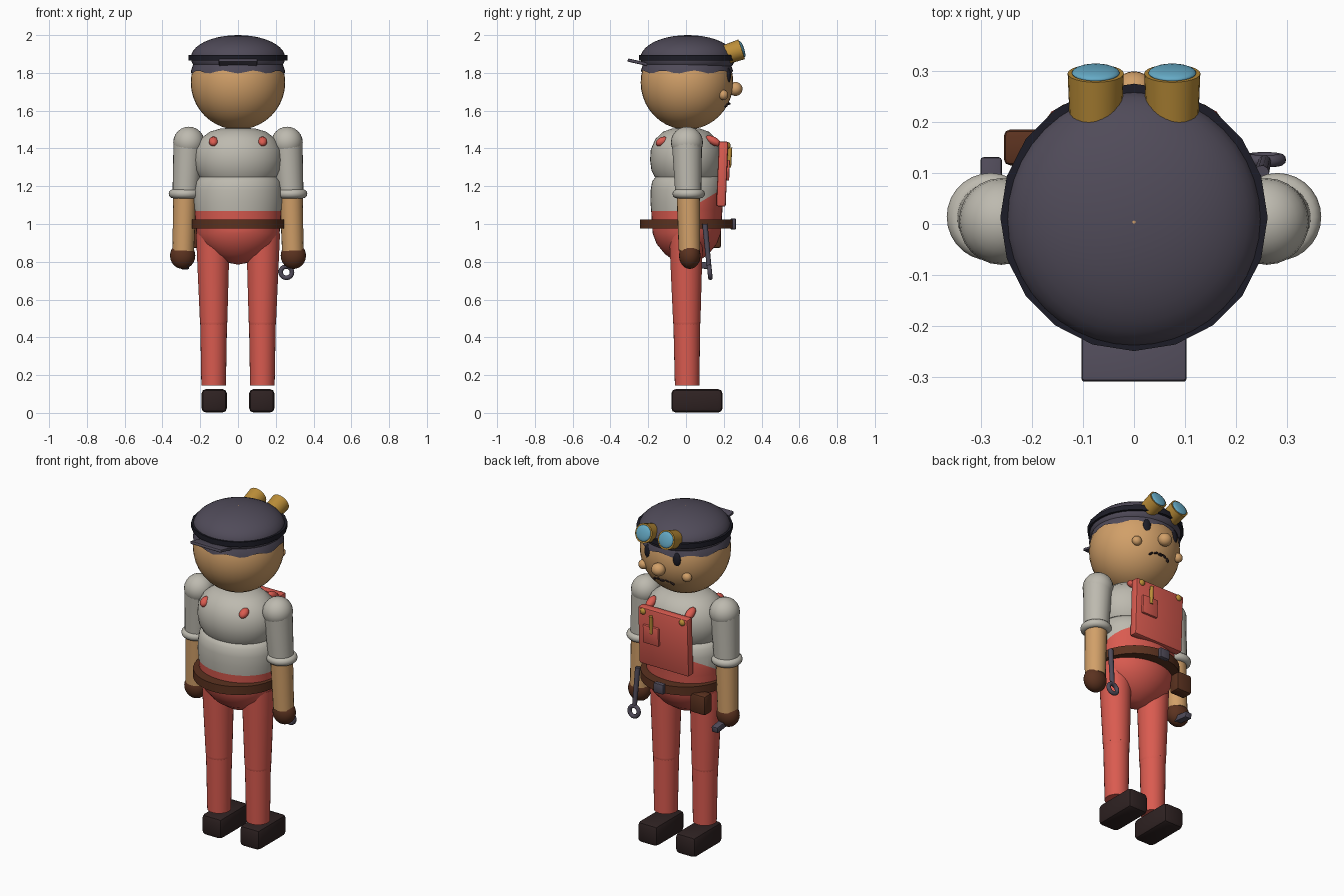
import bpy, bmesh, math
from mathutils import Vector, Matrix

if "Cube" in bpy.data.objects:
    bpy.data.objects.remove(bpy.data.objects["Cube"])


def mat(name, r, g, b):
    m = bpy.data.materials.new(name)
    m.diffuse_color = (r, g, b, 1)
    m.use_nodes = True
    m.node_tree.nodes["Principled BSDF"].inputs["Base Color"].default_value = m.diffuse_color
    return m


RED = mat("coral red", .70, .105, .08)
SHIRT = mat("warm grey", .51, .49, .43)
SKIN = mat("tan skin", .64, .35, .14)
SLATE = mat("slate", .08, .07, .10)
BLACK = mat("near black", .012, .012, .02)
BROWN = mat("leather brown", .105, .032, .014)
SHOE = mat("dark shoe", .028, .016, .016)
GOLD = mat("brass", .50, .27, .04)
GLASS = mat("blue glass", .13, .40, .56)


def finish(bm, name, *mats, angle=40):
    """Turn a bmesh into a smooth-shaded object."""
    bmesh.ops.recalc_face_normals(bm, faces=bm.faces)
    me = bpy.data.meshes.new(name)
    bm.to_mesh(me)
    bm.free()
    for m in mats:
        me.materials.append(m)
    ob = bpy.data.objects.new(name, me)
    bpy.context.collection.objects.link(ob)
    bpy.ops.object.select_all(action='DESELECT')
    ob.select_set(True)
    bpy.context.view_layer.objects.active = ob
    bpy.ops.object.shade_smooth_by_angle(angle=math.radians(angle))
    return ob


def place(loc, rot=(0, 0, 0), size=(1, 1, 1)):
    r = Matrix.Rotation(rot[2], 4, 'Z') @ Matrix.Rotation(rot[1], 4, 'Y') @ Matrix.Rotation(rot[0], 4, 'X')
    return Matrix.Translation(loc) @ r @ Matrix.Diagonal((*size, 1))


def ball(name, loc, radii, m, rot=(0, 0, 0), seg=24):
    bm = bmesh.new()
    bmesh.ops.create_uvsphere(bm, u_segments=seg, v_segments=seg // 2, radius=1,
                              matrix=place(loc, rot, radii))
    return finish(bm, name, m)


def box(name, loc, size, m, bevel=.008, rot=(0, 0, 0)):
    bm = bmesh.new()
    bmesh.ops.create_cube(bm, size=1, matrix=Matrix.Diagonal((*size, 1)))
    bmesh.ops.bevel(bm, geom=bm.edges[:], offset=bevel, segments=2, profile=.5, affect='EDGES')
    bm.transform(place(loc, rot))
    return finish(bm, name, m)


def rod(name, a, b, r0, r1, m, seg=20):
    """Tapered cylinder from point a to point b."""
    a, b = Vector(a), Vector(b)
    d = b - a
    bm = bmesh.new()
    bmesh.ops.create_cone(bm, cap_ends=True, segments=seg, radius1=r0, radius2=r1, depth=d.length,
                          matrix=Matrix.Translation((a + b) / 2) @ d.to_track_quat('Z', 'Y').to_matrix().to_4x4())
    return finish(bm, name, m)


def lathe(profile, loc, ysquash, seg=40):
    """Spin (radius, z) points into an oval solid."""
    bm = bmesh.new()
    vs = [bm.verts.new((r, 0, z)) for r, z in profile]
    es = [bm.edges.new(p) for p in zip(vs, vs[1:])]
    bmesh.ops.spin(bm, geom=vs + es, cent=(0, 0, 0), axis=(0, 0, 1), angle=math.tau, steps=seg)
    bmesh.ops.remove_doubles(bm, verts=bm.verts, dist=1e-4)
    bm.transform(place(loc, size=(1, ysquash, 1)))
    return bm


def ring(name, loc, major, minor, m, rot=(0, 0, 0)):
    circle = [(major + minor * math.cos(t), minor * math.sin(t))
              for t in (math.tau * i / 12 for i in range(13))]
    bm = lathe(circle, (0, 0, 0), 1, 28)
    bm.transform(place(loc, rot))
    return finish(bm, name, m)


# Chest
finish(lathe([(0, 1.51), (.09, 1.506), (.15, 1.488), (.2, 1.45), (.23, 1.395), (.235, 1.34),
              (.226, 1.285), (.205, 1.25), (0, 1.235)], (0, 0, 0), .81), "chest", SHIRT)

# Belly and trousers seat: trouser line rises towards the bib
bm = lathe([(0, .785), (.065, .797), (.14, .84), (.195, .895), (.22, .95), (.225, 1), (.229, 1.06),
            (.235, 1.12), (.233, 1.18), (.224, 1.225), (.2, 1.25), (.16, 1.262), (0, 1.265)],
           (0, .004, 0), .82)
for normal in ((0, 0, 1), (0, -.6, 1)):
    bmesh.ops.bisect_plane(bm, geom=bm.verts[:] + bm.edges[:] + bm.faces[:],
                           plane_co=(0, 0, 1.07), plane_no=normal)
for f in bm.faces:
    c = f.calc_center_median()
    f.material_index = int(c.z < 1.07 + .6 * max(0, c.y))
finish(bm, "belly_and_seat", SHIRT, RED)

# Belt with buckle and pouch
rod("belt", (0, .003, .975), (0, .003, 1.025), .246, .246, BROWN, 36)
box("buckle", (0, .25, 1), (.065, .03, .06), SLATE)
box("belt_pouch", (-.205, .15, .93), (.1, .07, .115), BROWN, .012)

# Bib with pocket, pencil and buttons
tilt = (-.04, 0, 0)
box("bib", (0, .192, 1.265), (.33, .05, .345), RED, .01, tilt)
box("bib_pocket", (.075, .218, 1.285), (.105, .025, .11), RED, .006, tilt)
rod("pencil", (.07, .228, 1.30), (.07, .234, 1.405), .011, .011, GOLD, 10)

# Head, nose and face
ball("head", (0, .005, 1.75), (.25, .245, .25), SKIN, seg=40)
ball("nose", (0, .262, 1.715), (.04, .037, .037), SKIN)
for i in range(5):
    x = (i - 2) * .028
    ball("moustache_piece", (x, .224 - abs(x) * .25, 1.637 - abs(x) * .12 + .006 * (i % 2)),
         (.017, .012, .007), SHOE, (0, .35 * (i - 2), 0), 10)

# Hair: a thin shell over the head with a wavy lower edge
bm = bmesh.new()
bmesh.ops.create_uvsphere(bm, u_segments=40, v_segments=24, radius=1,
                          matrix=place((0, .005, 1.75), size=(.256, .251, .256)))
for z, low in ((1.805, True), (1.885, False)):
    bmesh.ops.bisect_plane(bm, geom=bm.verts[:] + bm.edges[:] + bm.faces[:], plane_co=(0, 0, z),
                           plane_no=(0, 0, 1), clear_inner=low, clear_outer=not low)
for v in bm.verts:
    if v.co.z < 1.806:
        v.co.z += .008 * math.sin(9 * math.atan2(v.co.y, v.co.x))
finish(bm, "hair", SLATE)

# Cap worn backwards, with strap band and visor
ball("cap_dome", (0, .01, 1.88), (.25, .25, .12), SLATE, seg=40)
rod("goggle_strap", (0, .013, 1.865), (0, .013, 1.895), .262, .262, BLACK, 20)
box("cap_visor", (0, -.24, 1.853), (.205, .14, .017), SLATE, .005, (-.22, 0, 0))

# Mirrored parts
for s in (-1, 1):
    # Goggles
    rod("goggle_barrel", (s * .075, .2, 1.893), (s * .075, .295, 1.925), .051, .055, GOLD, 24)
    ball("goggle_lens", (s * .075, .296, 1.926), (.047, .012, .046), GLASS, (.32, 0, 0))
    # Face
    ball("eye", (s * .093, .222, 1.785), (.026, .016, .042), BLACK)
    ball("cheek", (s * .145, .198, 1.683), (.028, .025, .027), SKIN)
    # Overall straps and buttons
    ball("back_strap", (s * .13, -.128, 1.437), (.025, .035, .022), RED, (.5, 0, 0), 16)
    ball("front_strap", (s * .13, .145, 1.44), (.025, .045, .022), RED, (-.5, 0, 0), 16)
    ball("bib_button", (s * .13, .222, 1.415), (.019, .014, .019), GOLD, seg=14)
    # Arms
    ball("shoulder", (s * .26, .005, 1.432), (.083, .085, .083), SHIRT)
    rod("sleeve", (s * .262, .005, 1.43), (s * .278, .012, 1.16), .08, .069, SHIRT)
    ring("sleeve_cuff", (s * .281, .014, 1.16), .062, .024, SHIRT)
    rod("forearm", (s * .281, .012, 1.17), (s * .29, .018, .86), .062, .057, SKIN)
    ball("glove", (s * .293, .02, .832), (.067, .057, .07), BROWN)
    # Legs
    rod("thigh", (s * .133, 0, .95), (s * .129, .004, .485), .09, .073, RED, 28)
    ball("knee", (s * .129, .004, .485), (.073, .073, .073), RED)
    rod("shin", (s * .129, .004, .485), (s * .129, .006, .145), .071, .065, RED, 28)
    box("shoe", (s * .126, .058, .064), (.135, .272, .125), SHOE, .025)

# Wrench hanging from the belt
rod("wrench_handle", (.25, .1, 1), (.256, .122, .775), .015, .013, SLATE, 10)
ring("wrench_eye", (.256, .126, .745), .03, .012, SLATE, (math.pi / 2 + .1, 0, 0))

# Tool held in the other hand
box("hand_tool", (-.28, .06, .785), (.042, .14, .035), SLATE, .006, (-.12, 0, 0))
